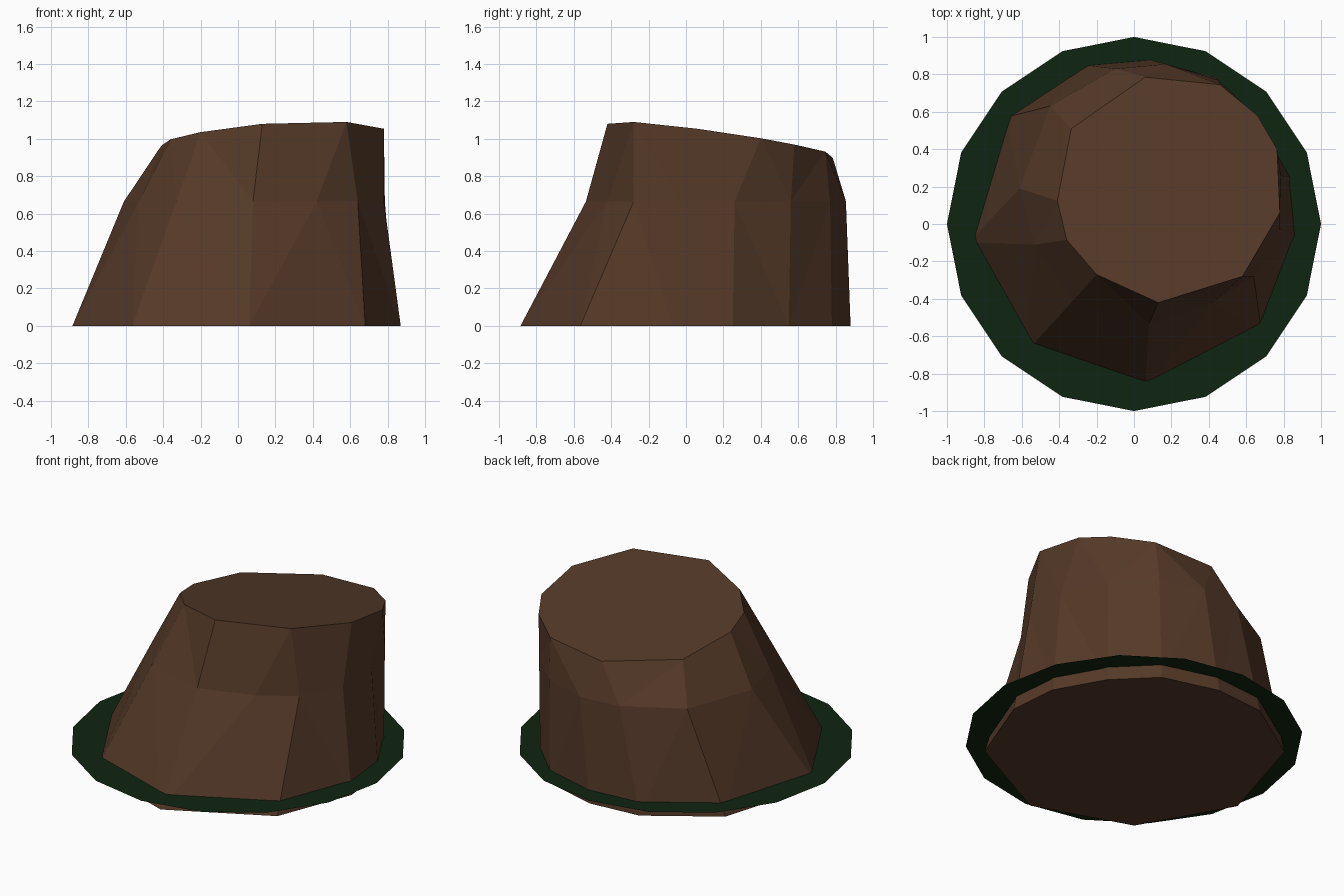
import bpy, bmesh, math
from mathutils import Vector

if "Cube" in bpy.data.objects:
    bpy.data.objects.remove(bpy.data.objects["Cube"])

def material(name, rgb):
    m = bpy.data.materials.new(name)
    m.diffuse_color = (*rgb, 1)
    m.use_nodes = True
    m.node_tree.nodes["Principled BSDF"].inputs["Base Color"].default_value = m.diffuse_color
    return m

def finish(bm, name, mat):
    me = bpy.data.meshes.new(name)
    bm.to_mesh(me)
    bm.free()
    me.materials.append(mat)
    ob = bpy.data.objects.new(name, me)
    bpy.context.collection.objects.link(ob)
    return ob

def loft(bm, lo, hi):
    """Zip two rings of different counts with triangles, shortest diagonal first."""
    n, m = len(lo), len(hi)
    # start at the closest pair
    i0, j0 = min(((i, j) for i in range(n) for j in range(m)),
                 key=lambda p: (lo[p[0]].co - hi[p[1]].co).length)
    i = j = 0
    while i < n or j < m:
        a, b = lo[(i0 + i) % n], hi[(j0 + j) % m]
        a2, b2 = lo[(i0 + i + 1) % n], hi[(j0 + j + 1) % m]
        if j == m or (i < n and (a2.co - b.co).length < (a.co - b2.co).length):
            bm.faces.new((a, a2, b))
            i += 1
        else:
            bm.faces.new((a, b2, b))
            j += 1

brown = material("bark brown", (0.089, 0.041, 0.021))
green = material("moss green", (0.0046, 0.018, 0.0055))

# Stump outlines, counter-clockwise seen from above
base = [(-.885, -.1), (-.565, -.67), (.06, -.885), (.68, -.565), (.87, -.07), (.84, .25),
        (.67, .55), (.44, .78), (.08, .88), (-.26, .85), (-.685, .57)]
waist = [(-.61, .19), (-.53, -.11), (-.33, -.415), (.08, -.535), (.42, -.42), (.64, -.28),
         (.78, -.03), (.785, .26), (.67, .56), (.45, .77), (.17, .855), (-.1, .83), (-.45, .63)]
top = [(-.41, .125), (-.36, -.085), (-.2, -.27), (.13, -.42), (.58, -.28), (.78, .06),
       (.765, .4), (.66, .58), (.46, .745), (.06, .785), (-.335, .51)]

# Stump: three lofted rings, the cut top is a tilted plane
bm = bmesh.new()
def ring(pts, height):
    return [bm.verts.new((x, y, height(x, y))) for x, y in pts]
r0 = ring(base, lambda x, y: 0)
r1 = ring(waist, lambda x, y: .665)
r2 = ring(top, lambda x, y: 1.0095 + .068 * x - .147 * y)
loft(bm, r0, r1)
loft(bm, r1, r2)
bm.faces.new(r2)
bm.faces.new(r0[::-1])
bmesh.ops.recalc_face_normals(bm, faces=bm.faces)
finish(bm, "stump", brown)

# Moss disc: flat 16-sided sheet around the foot of the stump
bm = bmesh.new()
bmesh.ops.create_circle(bm, cap_ends=True, segments=16, radius=1)
bmesh.ops.translate(bm, verts=bm.verts, vec=Vector((0, 0, .085)))
finish(bm, "moss_disc", green)
